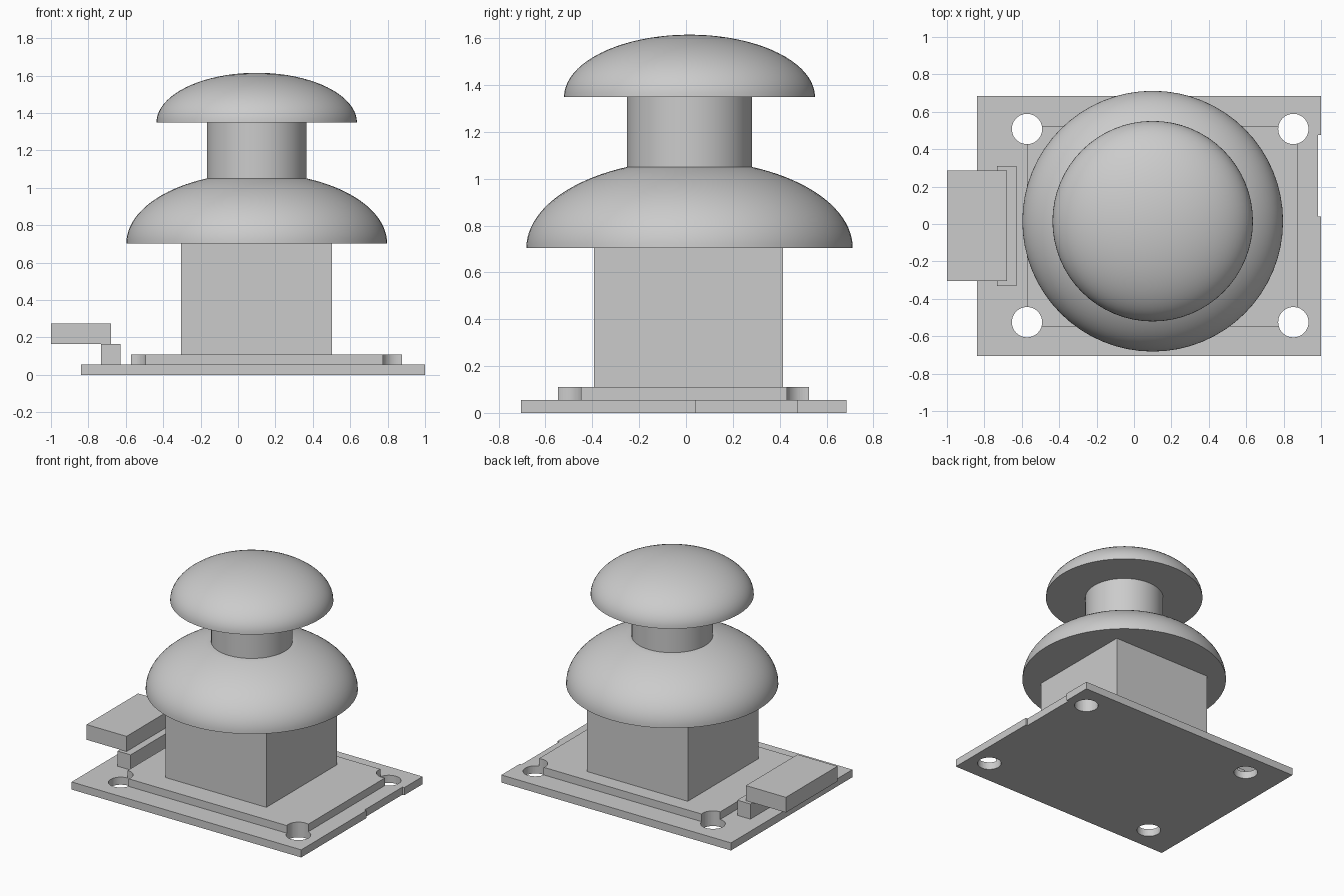
import bpy, bmesh, math

if "Cube" in bpy.data.objects:
    bpy.data.objects.remove(bpy.data.objects["Cube"], do_unlink=True)

grey = bpy.data.materials.new("plain grey")
grey.use_nodes = True
colour = (0.6, 0.6, 0.6, 1)
grey.diffuse_color = colour
grey.node_tree.nodes["Principled BSDF"].inputs["Base Color"].default_value = colour

CX, CY = 0.10, 0.015   # axis of the round button


def finish(name, bm):
    bmesh.ops.recalc_face_normals(bm, faces=bm.faces)
    mesh = bpy.data.meshes.new(name)
    bm.to_mesh(mesh)
    bm.free()
    mesh.materials.append(grey)
    ob = bpy.data.objects.new(name, mesh)
    bpy.context.collection.objects.link(ob)
    return ob


def prism(name, outline, z0, z1):
    bm = bmesh.new()
    face = bm.faces.new([bm.verts.new((x, y, z0)) for x, y in outline])
    top = bmesh.ops.extrude_face_region(bm, geom=[face])["geom"]
    for v in top:
        if isinstance(v, bmesh.types.BMVert):
            v.co.z = z1
    return finish(name, bm)


def box(name, x0, x1, y0, y1, z0, z1):
    return prism(name, [(x0, y0), (x1, y0), (x1, y1), (x0, y1)], z0, z1)


def lathe(name, profile, steps=64):
    bm = bmesh.new()
    verts = [bm.verts.new((CX + r, CY, z)) for r, z in profile]
    edges = [bm.edges.new(pair) for pair in zip(verts, verts[1:])]
    bmesh.ops.spin(bm, geom=verts + edges, cent=(CX, CY, 0), axis=(0, 0, 1),
                   angle=math.tau, steps=steps)
    bmesh.ops.remove_doubles(bm, verts=bm.verts, dist=1e-4)
    ob = finish(name, bm)
    bpy.ops.object.select_all(action="DESELECT")
    ob.select_set(True)
    bpy.context.view_layer.objects.active = ob
    bpy.ops.object.shade_smooth_by_angle(angle=math.radians(35))
    return ob


def dome(radius, height, z, end=math.pi / 2, n=20):
    arc = [(radius * math.cos(end * i / n), z + height * math.sin(end * i / n))
           for i in range(n + 1)]
    return [(0, z)] + arc


# Mounting plate with a shallow notch in its left edge
base = prism("base_plate", [(-0.84, -0.705), (1, -0.705), (1, 0.04), (0.985, 0.04),
                            (0.985, 0.475), (1, 0.475), (1, 0.685), (-0.84, 0.685)],
             0, 0.055)
raised = box("raised_plate", -0.573, 0.877, -0.547, 0.525, 0.055, 0.11)

# Four screw holes through both plates
bm = bmesh.new()
for x in (-0.572, 0.852):
    for y in (-0.525, 0.508):
        hole = bmesh.ops.create_cone(bm, cap_ends=True, segments=48,
                                     radius1=0.081, radius2=0.081, depth=1)
        bmesh.ops.translate(bm, verts=hole["verts"], vec=(x, y, 0))
cutter = finish("hole_cutter", bm)
cutter.hide_render = True
cutter.hide_viewport = True
for plate in (base, raised):
    cut = plate.modifiers.new("screw holes", "BOOLEAN")
    cut.operation = "DIFFERENCE"
    cut.solver = "EXACT"
    cut.object = cutter

# Side tab on its small foot
box("tab_foot", -0.733, -0.628, -0.332, 0.31, 0.055, 0.165)
box("side_tab", -1, -0.68, -0.305, 0.285, 0.165, 0.275)

# Square body, lower dome, neck and cap
box("body_block", -0.305, 0.502, -0.392, 0.415, 0.11, 0.703)
lower_end = math.acos(0.267 / 0.697)
lower_height = 0.347 / math.sin(lower_end)
lathe("lower_dome", dome(0.697, lower_height, 0.703, lower_end) + [(0, 1.05)])
lathe("neck", [(0, 1.05), (0.267, 1.05), (0.267, 1.348), (0, 1.348)])
lathe("cap", dome(0.536, 0.267, 1.348))
